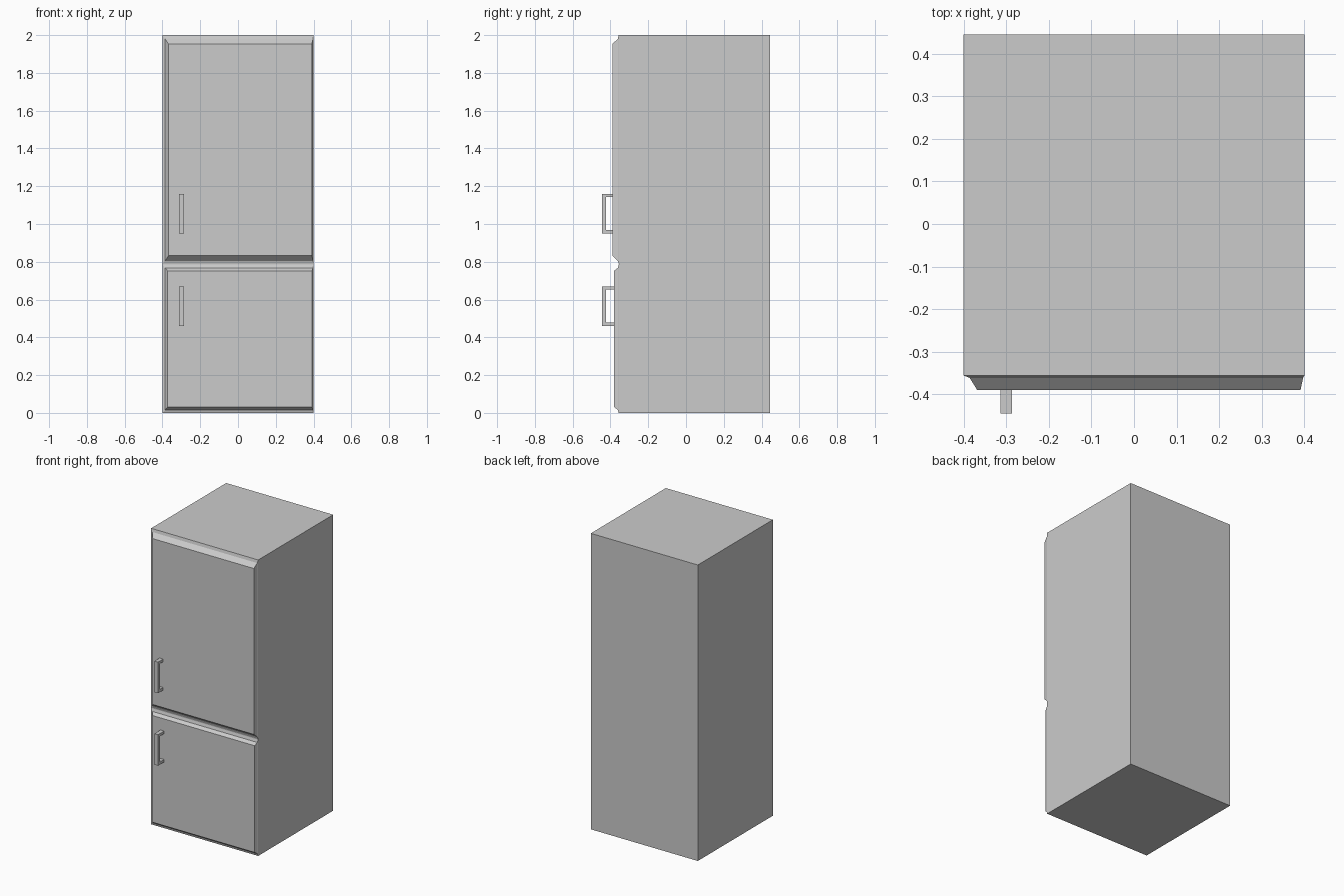
import bpy
import bmesh

cube = bpy.data.objects.get("Cube")
if cube:
    bpy.data.objects.remove(cube)

grey = bpy.data.materials.new("light_grey")
grey.use_nodes = True
colour = (0.6, 0.6, 0.6, 1)
grey.diffuse_color = colour
grey.node_tree.nodes["Principled BSDF"].inputs["Base Color"].default_value = colour


def finish(name, bm):
    bmesh.ops.recalc_face_normals(bm, faces=bm.faces)
    mesh = bpy.data.meshes.new(name)
    bm.to_mesh(mesh)
    bm.free()
    mesh.materials.append(grey)
    obj = bpy.data.objects.new(name, mesh)
    bpy.context.collection.objects.link(obj)
    return obj


def loft(name, sections):
    """Solid through upright rectangles given as (y, x0, x1, z0, z1)."""
    bm = bmesh.new()
    rings = []
    for y, x0, x1, z0, z1 in sections:
        corners = ((x0, z0), (x1, z0), (x1, z1), (x0, z1))
        rings.append([bm.verts.new((x, y, z)) for x, z in corners])
    for a, b in zip(rings, rings[1:]):
        for i in range(4):
            j = (i + 1) % 4
            bm.faces.new((a[i], a[j], b[j], b[i]))
    bm.faces.new(rings[0])
    bm.faces.new(rings[-1])
    return finish(name, bm)


def handle(name, z0, z1, door_y):
    """Square-cornered bracket, drawn as a side profile and extruded in x."""
    front, inner, t = -0.445, -0.423, 0.018
    profile = ((door_y, z0), (front, z0), (front, z1), (door_y, z1),
               (door_y, z1 - t), (inner, z1 - t), (inner, z0 + t), (door_y, z0 + t))
    bm = bmesh.new()
    face = bm.faces.new([bm.verts.new((-0.313, y, z)) for y, z in profile])
    side = bmesh.ops.extrude_face_region(bm, geom=[face])
    verts = [v for v in side["geom"] if isinstance(v, bmesh.types.BMVert)]
    bmesh.ops.translate(bm, verts=verts, vec=(0.027, 0, 0))
    return finish(name, bm)


# Cabinet
loft("cabinet", [(0.445, -0.4, 0.4, 0, 2), (-0.356, -0.4, 0.4, 0, 2)])

# Doors: a shallow sloped rim, then a chamfered raised panel
loft("upper_door", [(-0.35, -0.4, 0.4, 0.79, 2),
                    (-0.356, -0.4, 0.4, 0.79, 2),
                    (-0.361, -0.386, 0.397, 0.805, 1.98),
                    (-0.39, -0.368, 0.391, 0.832, 1.953)])
loft("lower_door", [(-0.35, -0.4, 0.4, 0, 0.785),
                    (-0.356, -0.4, 0.4, 0, 0.785),
                    (-0.361, -0.386, 0.397, 0.016, 0.768),
                    (-0.381, -0.372, 0.391, 0.031, 0.752)])

# Handles
handle("upper_handle", 0.95, 1.16, -0.385)
handle("lower_handle", 0.46, 0.67, -0.376)
